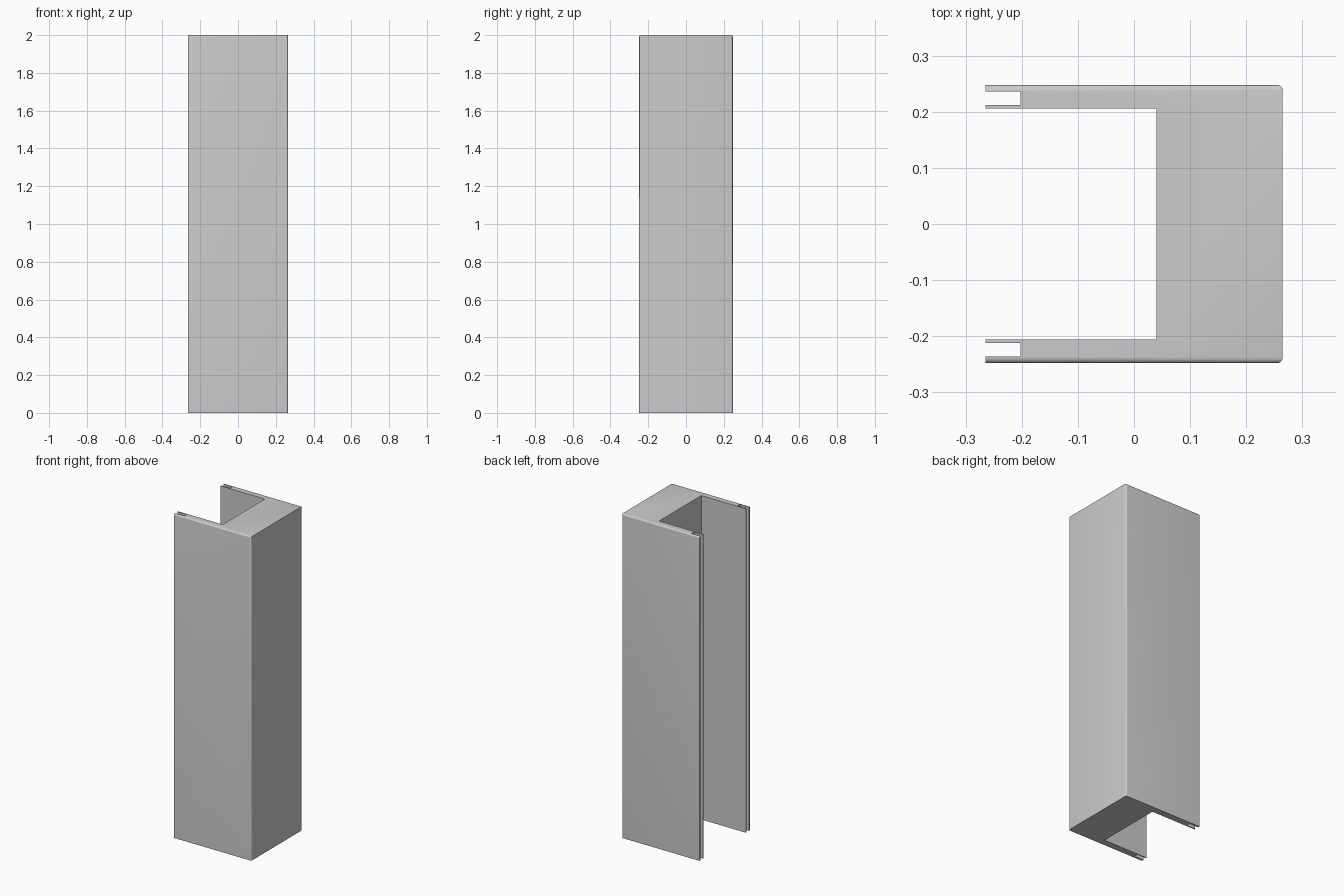
import bpy, bmesh

if "Cube" in bpy.data.objects:
    bpy.data.objects.remove(bpy.data.objects["Cube"])

H = 2.0
# Half of the channel cross-section (y > 0), from web inside round the slotted arm end
half = [(0.04, 0.206), (-0.265, 0.206), (-0.265, 0.212), (-0.202, 0.212),
        (-0.202, 0.236), (-0.265, 0.236), (-0.265, 0.248), (0.265, 0.248)]
profile = half + [(x, -y) for x, y in reversed(half)]

# Extrude the U-shaped section to full height
bm = bmesh.new()
base = bm.faces.new([bm.verts.new((x, y, 0)) for x, y in profile])
ext = bmesh.ops.extrude_face_region(bm, geom=[base], use_keep_orig=True)
bmesh.ops.translate(bm, vec=(0, 0, H),
                    verts=[v for v in ext["geom"] if isinstance(v, bmesh.types.BMVert)])
bmesh.ops.recalc_face_normals(bm, faces=bm.faces)


# Round the outer front corners and the top edge of each side face
def is_rounded(e):
    a, b = (v.co for v in e.verts)
    outer = abs(a.y) > 0.247 and abs(b.y) > 0.247 and a.y * b.y > 0
    vertical = a.x > 0.26 and b.x > 0.26
    top = a.z > 1.9 and b.z > 1.9
    return outer and (vertical or top)


bmesh.ops.bevel(bm, geom=[e for e in bm.edges if is_rounded(e)], offset=0.01,
                segments=4, profile=0.5, affect='EDGES', clamp_overlap=True)
bmesh.ops.recalc_face_normals(bm, faces=bm.faces)

mesh = bpy.data.meshes.new("slotted_channel_post")
bm.to_mesh(mesh)
bm.free()
post = bpy.data.objects.new("slotted_channel_post", mesh)
bpy.context.collection.objects.link(post)

# Smooth the rounded edges only
bpy.context.view_layer.objects.active = post
post.select_set(True)
bpy.ops.object.shade_smooth_by_angle()
